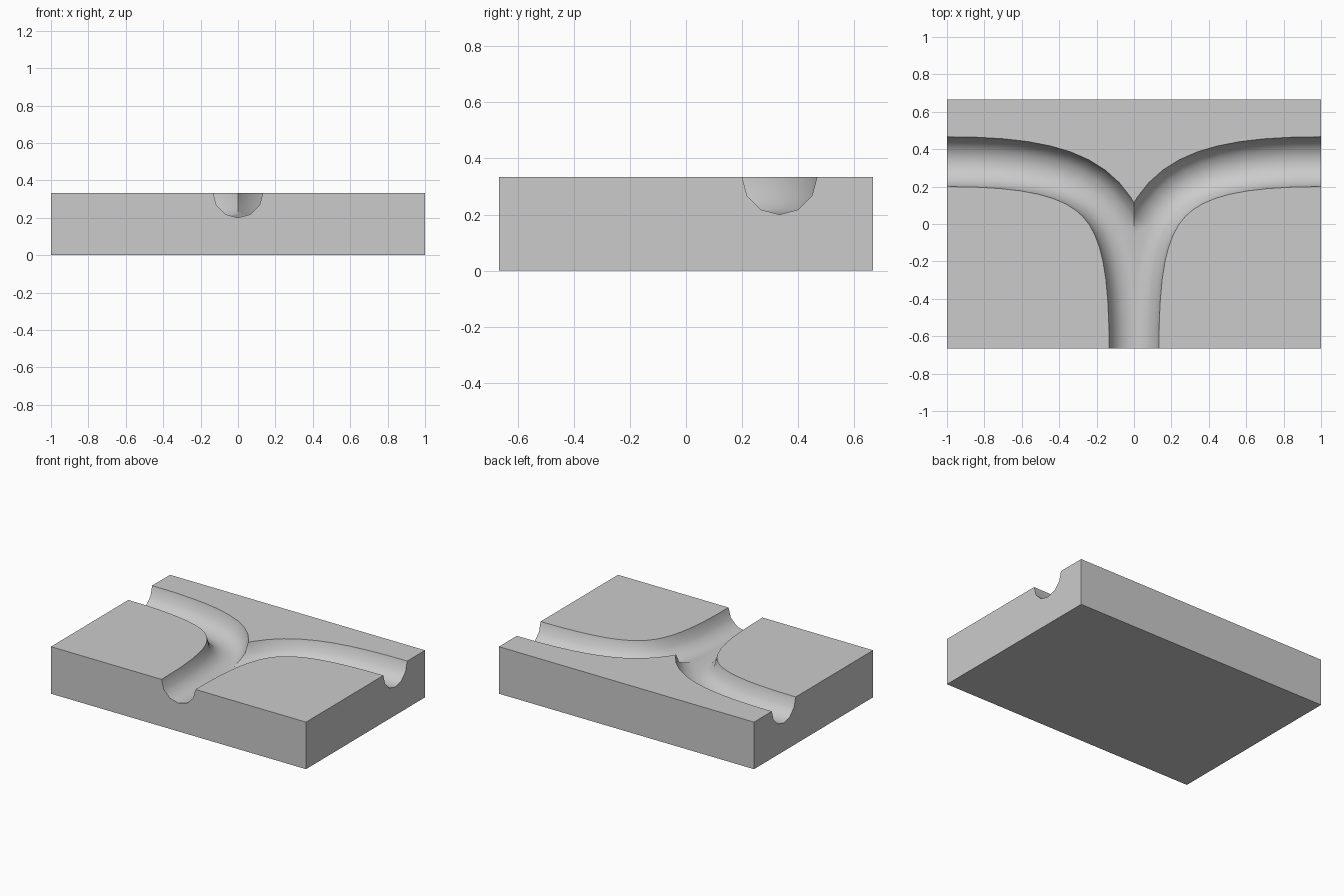
import bpy, bmesh, math
from mathutils import Vector

if "Cube" in bpy.data.objects:
    bpy.data.objects.remove(bpy.data.objects["Cube"])

TOP, HALF_Y, RADIUS = 1/3, 2/3, 0.1333


def make_object(name, bm):
    bmesh.ops.recalc_face_normals(bm, faces=bm.faces)
    mesh = bpy.data.meshes.new(name)
    bm.to_mesh(mesh)
    bm.free()
    obj = bpy.data.objects.new(name, mesh)
    bpy.context.collection.objects.link(obj)
    return obj


# right half of the slab
bm = bmesh.new()
bmesh.ops.create_cube(bm, size=1)
for v in bm.verts:
    v.co = ((v.co.x + 0.5), v.co.y * 2 * HALF_Y, (v.co.z + 0.5) * TOP)
slab = make_object("split_groove_tile", bm)

# centre line of one branch: front edge curving to the right edge
P = [Vector(p) for p in ((0, -HALF_Y), (0, 0.125), (0.136, 1/3), (1, 1/3))]
N = 16
path = [(Vector((0, -HALF_Y - 0.1)), Vector((0, 1)))]
for i in range(N + 1):
    t = i / N
    u = 1 - t
    pos = u**3 * P[0] + 3*u*u*t * P[1] + 3*u*t*t * P[2] + t**3 * P[3]
    tan = u*u * (P[1] - P[0]) + 2*u*t * (P[2] - P[1]) + t*t * (P[3] - P[2])
    path.append((pos, tan.normalized()))
path.append((Vector((1.1, 1/3)), Vector((1, 0))))

# half-round groove cutter, open upward through the top
profile = [(RADIUS * math.cos(a), -RADIUS * math.sin(a))
           for a in (math.pi * k / 6 for k in range(7))]
profile += [(-RADIUS, 0.1), (RADIUS, 0.1)]
bm = bmesh.new()
rings = []
for pos, tan in path:
    side = Vector((tan.y, -tan.x))
    rings.append([bm.verts.new((*(pos + side * s), TOP + h)) for s, h in profile])
for a, b in zip(rings, rings[1:]):
    for k in range(len(profile)):
        j = (k + 1) % len(profile)
        bm.faces.new((a[k], a[j], b[j], b[k]))
bm.faces.new(rings[0])
bm.faces.new(rings[-1])
cutter = make_object("groove_cutter", bm)
cutter.hide_render = True

# carve the groove
bpy.context.view_layer.objects.active = slab
slab.select_set(True)
cut = slab.modifiers.new("groove", 'BOOLEAN')
cut.operation = 'DIFFERENCE'
cut.solver = 'EXACT'
cut.object = cutter
bpy.ops.object.modifier_apply(modifier=cut.name)
bpy.data.objects.remove(cutter)

# open the centre wall, then mirror to the left
bm = bmesh.new()
bm.from_mesh(slab.data)
wall = [f for f in bm.faces if all(abs(v.co.x) < 1e-4 for v in f.verts)]
bmesh.ops.delete(bm, geom=wall, context='FACES')
bm.to_mesh(slab.data)
bm.free()
mirror = slab.modifiers.new("mirror", 'MIRROR')
mirror.use_clip = True
bpy.ops.object.modifier_apply(modifier=mirror.name)
bpy.ops.object.shade_smooth_by_angle(angle=math.radians(35))
